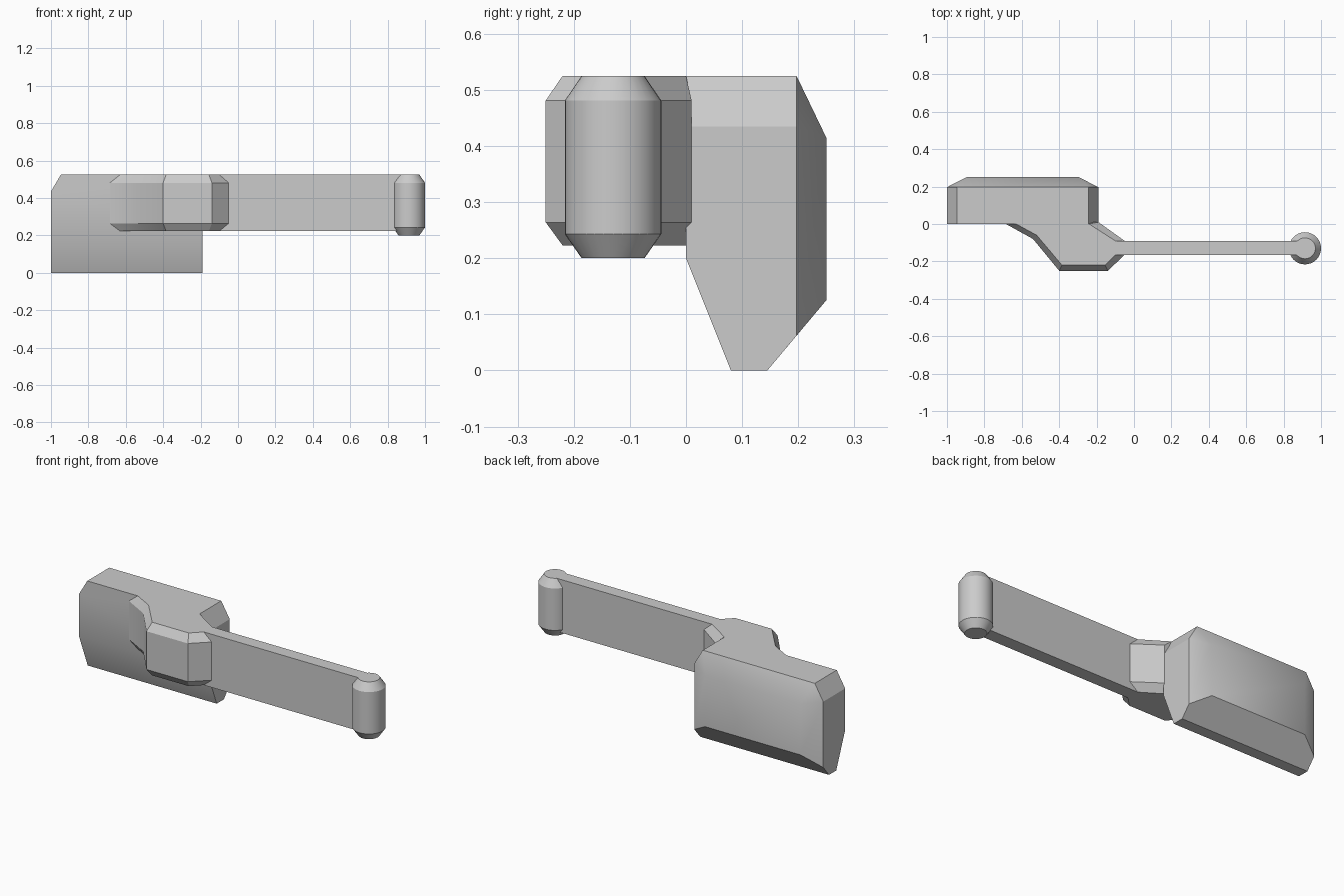
import bpy, bmesh, math

cube = bpy.data.objects.get("Cube")
if cube:
    bpy.data.objects.remove(cube, do_unlink=True)

grey = bpy.data.materials.new("plain_grey")
grey.use_nodes = True
colour = (0.6, 0.6, 0.6, 1)
grey.diffuse_color = colour
grey.node_tree.nodes["Principled BSDF"].inputs["Base Color"].default_value = colour


def finish(name, bm):
    bmesh.ops.recalc_face_normals(bm, faces=bm.faces)
    mesh = bpy.data.meshes.new(name)
    bm.to_mesh(mesh)
    bm.free()
    mesh.materials.append(grey)
    obj = bpy.data.objects.new(name, mesh)
    bpy.context.collection.objects.link(obj)
    bpy.ops.object.select_all(action='DESELECT')
    obj.select_set(True)
    bpy.context.view_layer.objects.active = obj
    bpy.ops.object.shade_smooth_by_angle(angle=math.radians(30))


def loft(name, rings):
    """Skin a stack of equal-length outlines, each given as (points, z)."""
    bm = bmesh.new()
    loops = [[bm.verts.new((x, y, z)) for x, y in pts] for pts, z in rings]
    for a, b in zip(loops, loops[1:]):
        for i in range(len(a)):
            j = (i + 1) % len(a)
            bm.faces.new((a[i], a[j], b[j], b[i]))
    bm.faces.new(loops[0])
    bm.faces.new(loops[-1])
    finish(name, bm)


def circle(x, y, r, n=32):
    return [(x + r * math.cos(math.tau * i / n), y + r * math.sin(math.tau * i / n))
            for i in range(n)]


# Wedge-shaped block: a convex solid, mirrored about its middle
MID, TOP = -0.595, 0.525
corners = [(0.405, y, z) for y, z in
           ((0, 0.2), (0.08, 0), (0.145, 0), (0.197, 0.062), (0.197, 0.435), (0, 0.435))]
corners += [(0.352, 0, TOP), (0.352, 0.197, TOP), (0.3, 0.25, 0.125), (0.3, 0.25, 0.415)]
bm = bmesh.new()
for side in (-1, 1):
    for dx, y, z in corners:
        bm.verts.new((MID + side * dx, y, z))
bmesh.ops.convex_hull(bm, input=bm.verts)
bmesh.ops.dissolve_limit(bm, angle_limit=0.02, verts=bm.verts, edges=bm.edges)
finish("wedge_block", bm)

# Neck with chamfered upper and lower rims
outer = [(-0.685, 0), (-0.54, -0.08), (-0.4, -0.25), (-0.14, -0.25),
         (-0.05, -0.165), (-0.05, -0.09), (-0.19, 0.01)]
inner = [(-0.63, 0), (-0.52, -0.06), (-0.385, -0.22), (-0.155, -0.22),
         (-0.1, -0.165), (-0.1, -0.09), (-0.24, 0)]
loft("neck", [(inner, 0.223), (outer, 0.264), (outer, 0.481), (inner, TOP)])

# Long flat arm
bar = [(-0.12, -0.165), (0.9, -0.165), (0.9, -0.09), (-0.12, -0.09)]
loft("arm", [(bar, 0.223), (bar, TOP)])

# Pivot pin at the arm's end
wide, narrow = circle(0.914, -0.13, 0.086), circle(0.914, -0.13, 0.056)
loft("pivot_pin", [(narrow, 0.2), (wide, 0.243), (wide, 0.481), (narrow, TOP)])
